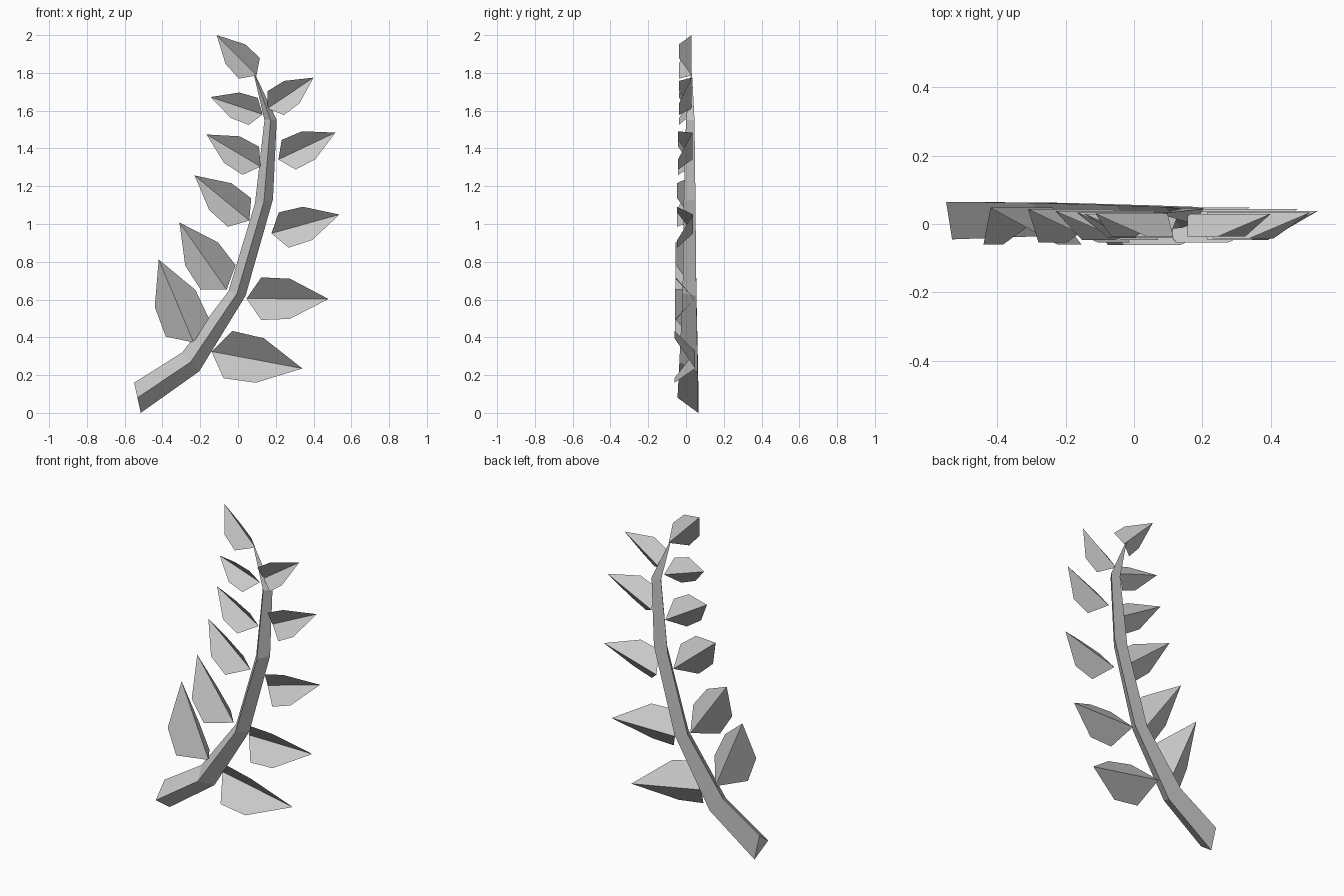
import bpy
from mathutils import Vector

cube = bpy.data.objects.get("Cube")
if cube:
    bpy.data.objects.remove(cube, do_unlink=True)

# Single plain grey for the whole sprig
grey = bpy.data.materials.new("light_grey")
grey.use_nodes = True
colour = (0.6, 0.6, 0.6, 1)
grey.diffuse_color = colour
grey.node_tree.nodes["Principled BSDF"].inputs["Base Color"].default_value = colour


def add_part(name, verts, faces):
    mesh = bpy.data.meshes.new(name)
    mesh.from_pydata(verts, [], faces)
    mesh.materials.append(grey)
    mesh.update()
    obj = bpy.data.objects.new(name, mesh)
    bpy.context.collection.objects.link(obj)
    return obj


def add_stem(sections):
    """Tapering three-sided stem: flat back, ridge along the front."""
    verts, faces = [], []
    for left, right, back, ridge in sections:
        (lx, lz), (rx, rz) = left, right
        verts += [(lx, back, lz), ((lx + rx) / 2, ridge, (lz + rz) / 2), (rx, back, rz)]
    for row in range(len(sections) - 1):
        a = row * 3
        for i in range(3):
            j = (i + 1) % 3
            faces.append((a + i, a + j, a + 3 + j, a + 3 + i))
    last = len(verts) - 3
    faces += [(2, 1, 0), (last, last + 1, last + 2)]
    return add_part("stem", verts, faces)


def add_leaf(name, base, tip):
    """Folded leaf: midrib at the back, both edges bent to the front."""
    base, tip = Vector((base[0], 0, base[1])), Vector((tip[0], 0, tip[1]))
    along = tip - base
    size = along.length
    side = Vector((-along.z, 0, along.x))
    rib, rim = Vector((0, 0.1 * size, 0)), Vector((0, -0.125 * size, 0))
    verts = [base + rib, tip + rib]
    for sign in (1, -1):
        for t, width in ((0.18, 0.26), (0.53, 0.245)):
            verts.append(base + along * t + side * width * sign + rim)
    return add_part(name, verts, [(0, 1, 3, 2), (0, 4, 5, 1)])


# Stem: left edge, right edge, back depth, ridge depth
add_stem([
    ((-0.55, 0.16), (-0.515, 0.0), 0.065, -0.045),
    ((-0.295, 0.32), (-0.205, 0.22), 0.062, -0.035),
    ((-0.05, 0.645), (0.04, 0.62), 0.055, -0.018),
    ((0.09, 1.11), (0.185, 1.13), 0.05, -0.012),
    ((0.14, 1.55), (0.205, 1.55), 0.045, 0.0),
    ((0.083, 1.795), (0.092, 1.79), 0.032, 0.026),
])

# Leaves from bottom to top: base, tip
leaves = {
    "left_leaf": [
        ((-0.14, 0.325), (0.341, 0.235)),
        ((0.045, 0.605), (0.479, 0.603)),
        ((0.177, 0.95), (0.537, 1.05)),
        ((0.214, 1.341), (0.516, 1.484)),
        ((0.156, 1.611), (0.4, 1.775)),
    ],
    "right_leaf": [
        ((-0.235, 0.373), (-0.42, 0.812)),
        ((-0.06, 0.653), (-0.31, 1.008)),
        ((0.06, 1.018), (-0.23, 1.257)),
        ((0.119, 1.304), (-0.167, 1.474)),
        ((0.13, 1.58), (-0.145, 1.672)),
    ],
    "top_leaf": [((0.098, 1.786), (-0.113, 2.0))],
}
for name, spans in leaves.items():
    for number, (base, tip) in enumerate(spans, 1):
        add_leaf(f"{name}_{number}", base, tip)
